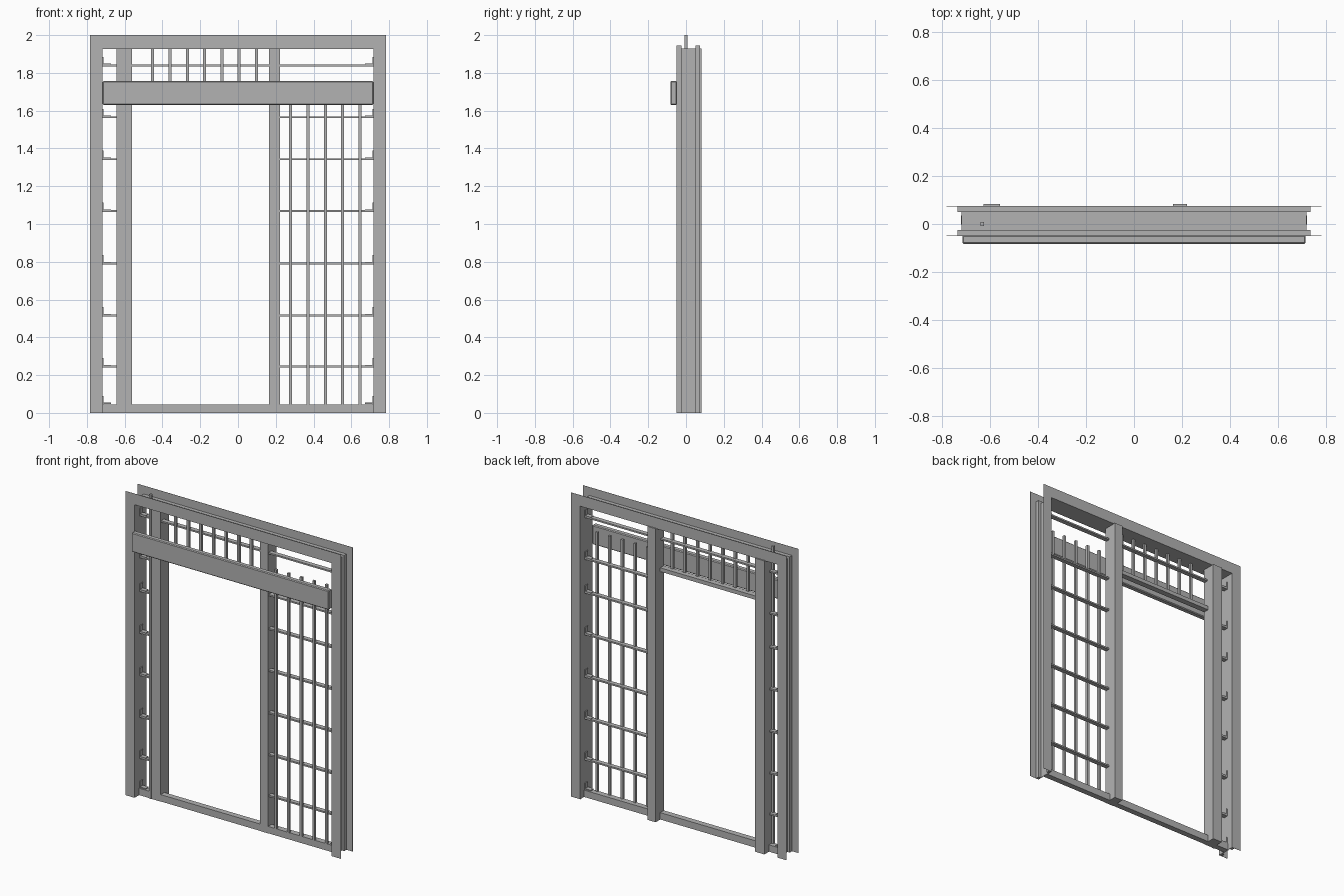
import bpy
import bmesh
from mathutils import Vector

default = bpy.data.objects.get("Cube")
if default:
    bpy.data.objects.remove(default, do_unlink=True)

grey = bpy.data.materials.new("plain grey")
GREY = (0.45, 0.45, 0.45, 1)
grey.diffuse_color = GREY
grey.use_nodes = True
grey.node_tree.nodes["Principled BSDF"].inputs["Base Color"].default_value = GREY

OPEN_X, OPEN_TOP = 0.72, 1.93        # clear opening
FRONT, BACK = -0.05, 0.075           # outer frame faces


def build(name, boxes, bevel=0):
    """One object from boxes given as (x range, y range, z range)."""
    bm = bmesh.new()
    for spans in boxes:
        verts = bmesh.ops.create_cube(bm, size=1)["verts"]
        for v in verts:
            v.co = Vector([lo + (c + 0.5) * (hi - lo)
                           for c, (lo, hi) in zip(v.co, spans)])
    mesh = bpy.data.meshes.new(name)
    bm.to_mesh(mesh)
    bm.free()
    mesh.materials.append(grey)
    obj = bpy.data.objects.new(name, mesh)
    bpy.context.collection.objects.link(obj)
    if bevel:
        mod = obj.modifiers.new("Bevel", "BEVEL")
        mod.width = bevel
        mod.segments = 1
    return obj


def portal(name, inner, top_in, outer, top_out, ys):
    """Two legs and a head around the opening."""
    build(name, [
        ((-outer, -inner), ys, (0, top_in)),
        ((inner, outer), ys, (0, top_in)),
        ((-outer, outer), ys, (top_in, top_out)),
    ])


# Outer frame: thin lining, edge strips and flat casings
portal("lining", OPEN_X - 0.003, OPEN_TOP - 0.003, OPEN_X, OPEN_TOP, (FRONT, BACK))
portal("front_strip", OPEN_X, OPEN_TOP, 0.737, 1.945, (FRONT, FRONT + 0.025))
portal("back_strip", OPEN_X, OPEN_TOP, 0.737, 1.945, (BACK - 0.025, BACK))
portal("front_casing", OPEN_X, OPEN_TOP, 0.783, 2.0, (FRONT, FRONT + 0.001))
portal("back_casing", OPEN_X, OPEN_TOP, 0.783, 2.0, (BACK - 0.001, BACK))

# Sill, door posts and the rail over the doorway
DEPTH = (-0.003, 0.035)
build("sill", [((-0.722, 0.722), DEPTH, (0, 0.045))])
build("left_post", [((0.163, 0.222), (-0.005, 0.083), (0, OPEN_TOP))])
build("right_post", [((-0.628, -0.56), (-0.005, 0.083), (0, OPEN_TOP))])
build("transom_rail", [((-0.56, 0.163), DEPTH, (1.63, 1.655))])

# Header beam across the front
build("header_beam", [((-0.717, 0.717), (-0.083, -0.048), (1.63, 1.757))], bevel=0.005)


def uprights(name, first, step, count, z):
    build(name, [((first + i * step - 0.008, first + i * step + 0.008),
                  (-0.008, 0.008), z) for i in range(count)])


# Vertical bars
uprights("sidelight_bars", 0.278, 0.092, 5, (0.045, 1.75))
uprights("transom_bars", -0.452, 0.0917, 7, (1.655, OPEN_TOP))
uprights("narrow_light_bar", -0.634, 0, 1, (0, 2.0))

# Horizontal rungs, with angle brackets where they meet the lining
RUNGS = [0.245, 0.515, 0.79, 1.068, 1.343, 1.565, 1.84]
RUNG_Y = (0.0, 0.03)
rungs = []
for z in RUNGS:
    span = (z - 0.005, z + 0.005)
    rungs += [((-0.717, -0.628), RUNG_Y, span), ((0.222, 0.717), RUNG_Y, span)]
rungs.append(((-0.56, 0.163), RUNG_Y, (RUNGS[-1] - 0.005, RUNGS[-1] + 0.005)))
build("rungs", rungs)

brackets = []
for z in [0.045] + RUNGS:
    for side in (-1, 1):
        leg = sorted((side * 0.717, side * 0.712))
        foot = sorted((side * 0.717, side * 0.672))
        brackets += [(leg, RUNG_Y, (z, z + 0.045)),
                     (foot, RUNG_Y, (z + 0.003, z + 0.009))]
build("brackets", brackets)
